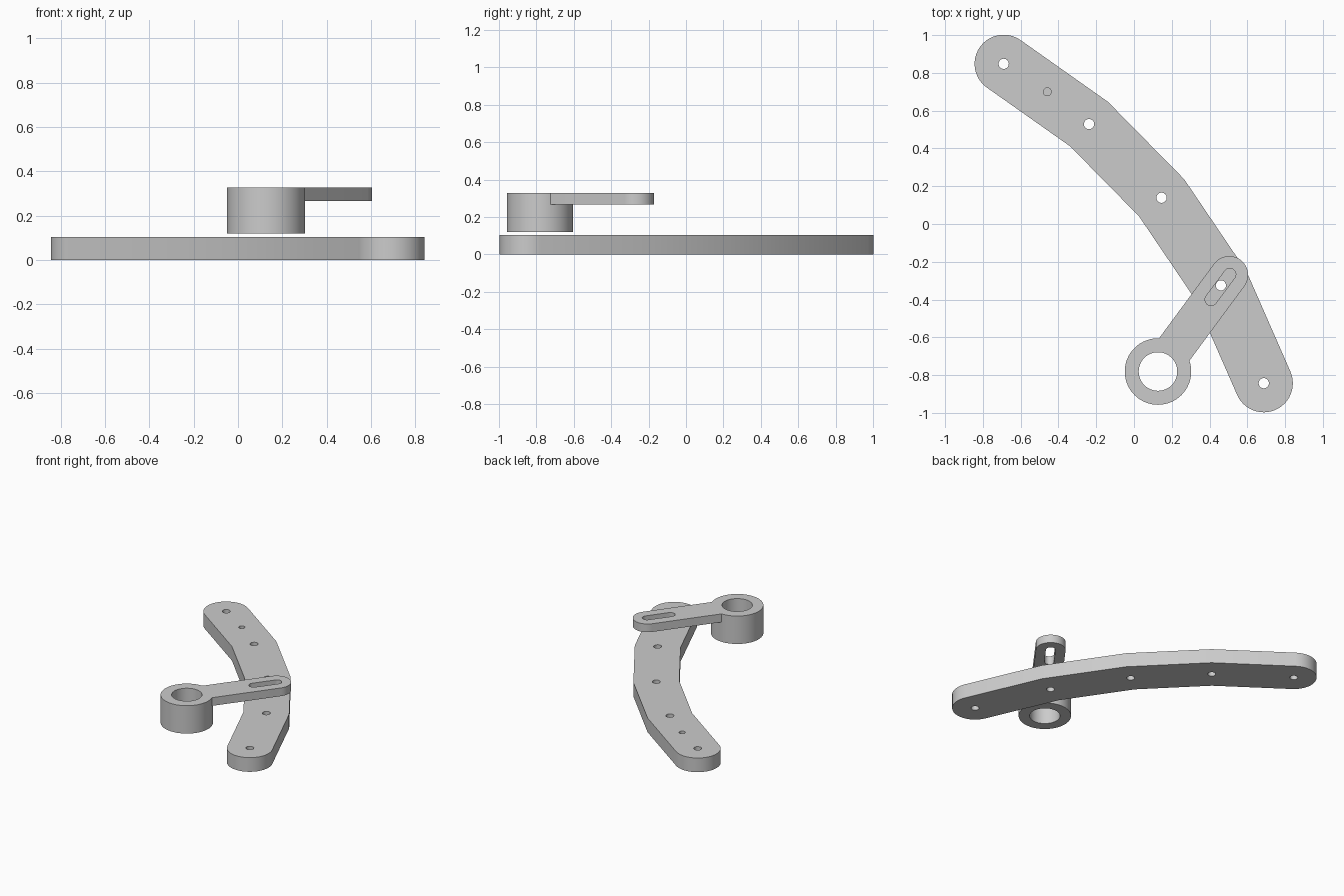
import bpy, bmesh, math
from mathutils import Vector

cube = bpy.data.objects.get("Cube")
if cube:
    bpy.data.objects.remove(cube, do_unlink=True)

grey = bpy.data.materials.new("plain grey")
grey.use_nodes = True
colour = (0.6, 0.6, 0.6, 1)
grey.diffuse_color = colour
grey.node_tree.nodes["Principled BSDF"].inputs["Base Color"].default_value = colour


def arc(centre, radius, start, sweep, steps):
    return [centre + radius * Vector((math.cos(start + sweep * i / steps),
                                      math.sin(start + sweep * i / steps)))
            for i in range(steps + 1)]


def circle(centre, radius, steps=64):
    return arc(Vector(centre), radius, 0, math.tau, steps)[:-1]


def rounded_strip(path, radius, steps=24):
    """Outline of a mitred strip with round ends."""
    path = [Vector(p) for p in path]
    dirs = [(b - a).normalized() for a, b in zip(path, path[1:])]
    side = []
    for p, d0, d1 in zip(path[1:-1], dirs, dirs[1:]):
        n0, n1 = Vector((-d0.y, d0.x)), Vector((-d1.y, d1.x))
        side.append((p, (n0 + n1) * radius / (1 + n0.dot(n1))))
    first = math.atan2(dirs[0].x, -dirs[0].y)
    last = math.atan2(dirs[-1].y, dirs[-1].x) - math.pi / 2
    return (arc(path[0], radius, first, math.pi, steps)
            + [p - m for p, m in side]
            + arc(path[-1], radius, last, math.pi, steps)
            + [p + m for p, m in reversed(side)])


def prism(name, outline, low, high):
    bm = bmesh.new()
    base = bm.faces.new([bm.verts.new((p.x, p.y, low)) for p in outline])
    top = bmesh.ops.extrude_face_region(bm, geom=[base])
    verts = [g for g in top["geom"] if isinstance(g, bmesh.types.BMVert)]
    bmesh.ops.translate(bm, verts=verts, vec=(0, 0, high - low))
    bmesh.ops.recalc_face_normals(bm, faces=bm.faces[:])
    mesh = bpy.data.meshes.new(name)
    bm.to_mesh(mesh)
    bm.free()
    mesh.materials.append(grey)
    obj = bpy.data.objects.new(name, mesh)
    bpy.context.collection.objects.link(obj)
    return obj


def combine(target, tool, operation):
    mod = target.modifiers.new(operation.lower(), "BOOLEAN")
    mod.operation, mod.solver, mod.object = operation, "EXACT", tool
    bpy.ops.object.select_all(action="DESELECT")
    target.select_set(True)
    bpy.context.view_layer.objects.active = target
    bpy.ops.object.modifier_apply(modifier=mod.name)
    bpy.data.objects.remove(tool, do_unlink=True)


def finish(obj):
    bpy.ops.object.select_all(action="DESELECT")
    obj.select_set(True)
    bpy.context.view_layer.objects.active = obj
    bpy.ops.object.shade_smooth_by_angle(angle=math.radians(12))


# Bent base bar with a hole at each joint and one blind pilot hole
joints = [(-0.69, 0.848), (-0.238, 0.529), (0.146, 0.139), (0.46, -0.325), (0.687, -0.843)]
bar = prism("bent_bar", rounded_strip(joints, 0.154), 0, 0.105)
for joint in joints:
    combine(bar, prism("hole_cutter", circle(joint, 0.027, 32), -0.1, 0.2), "DIFFERENCE")
combine(bar, prism("pilot_cutter", circle((-0.459, 0.7), 0.021, 32), 0.04, 0.2), "DIFFERENCE")
finish(bar)

# Slotted lever joined to a bored collar
hub, tip = (0.127, -0.781), (0.504, -0.27)
lever = prism("slotted_lever", circle(hub, 0.176, 96), 0.12, 0.327)
combine(lever, prism("lever_arm", rounded_strip([hub, tip], 0.1), 0.266, 0.327), "UNION")
combine(lever, prism("bore_cutter", circle(hub, 0.102, 96), 0, 0.5), "DIFFERENCE")
slot = rounded_strip([(0.408, -0.4), (0.507, -0.267)], 0.032, 16)
combine(lever, prism("slot_cutter", slot, 0.2, 0.5), "DIFFERENCE")
finish(lever)
